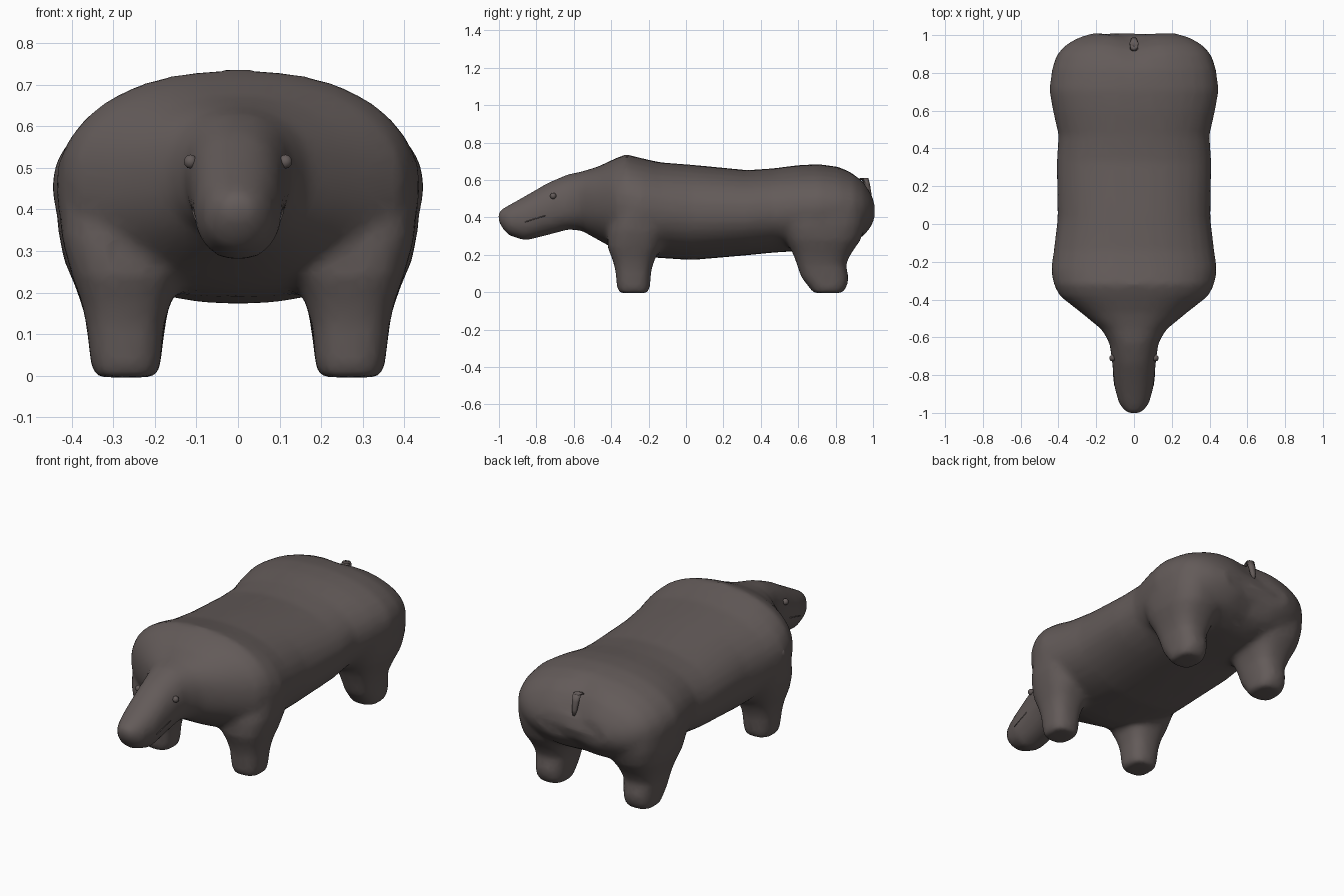
import bpy, bmesh, math


def material(name, rgb):
    m = bpy.data.materials.new(name)
    m.diffuse_color = (*rgb, 1)
    return m


hide = material("brown grey hide", (0.125, 0.104, 0.100))


def ring(bm, center, u, v, ru, rv, n=32, power=2.2):
    """Superellipse ring on axes u, v (indices 0-2) around center."""
    verts = []
    for i in range(n):
        a = 2 * math.pi * i / n
        c, s = math.cos(a), math.sin(a)
        p = list(center)
        p[u] += ru * math.copysign(abs(c) ** (2 / power), c)
        p[v] += rv * math.copysign(abs(s) ** (2 / power), s)
        verts.append(bm.verts.new(p))
    return verts


def loft(bm, rings):
    """Skin a list of rings and close both ends."""
    for a, b in zip(rings, rings[1:]):
        for i in range(len(a)):
            j = (i + 1) % len(a)
            bm.faces.new((a[i], a[j], b[j], b[i]))
    bm.faces.new(rings[0][::-1])
    bm.faces.new(rings[-1])


def finish(name, bm, mat):
    bmesh.ops.recalc_face_normals(bm, faces=bm.faces)
    me = bpy.data.meshes.new(name)
    bm.to_mesh(me)
    bm.free()
    me.materials.append(mat)
    me.shade_smooth()
    ob = bpy.data.objects.new(name, me)
    bpy.context.collection.objects.link(ob)
    return ob


# Trunk, neck and head: y, half width, bottom z, top z
trunk = [
    (-1.005, 0.03, 0.385, 0.43), (-0.985, 0.055, 0.345, 0.445),
    (-0.95, 0.08, 0.305, 0.465), (-0.86, 0.105, 0.275, 0.515),
    (-0.74, 0.115, 0.305, 0.585), (-0.63, 0.13, 0.335, 0.632),
    (-0.56, 0.17, 0.33, 0.645), (-0.47, 0.28, 0.28, 0.672),
    (-0.38, 0.395, 0.23, 0.715), (-0.32, 0.425, 0.205, 0.738),
    (-0.24, 0.44, 0.19, 0.718), (-0.14, 0.425, 0.183, 0.695),
    (0.03, 0.405, 0.172, 0.682), (0.33, 0.41, 0.198, 0.653),
    (0.47, 0.40, 0.212, 0.663), (0.60, 0.43, 0.22, 0.68),
    (0.71, 0.45, 0.225, 0.685), (0.82, 0.435, 0.235, 0.67),
    (0.90, 0.405, 0.26, 0.64), (0.95, 0.36, 0.29, 0.60),
    (0.985, 0.30, 0.33, 0.55), (1.01, 0.22, 0.37, 0.50),
]
bm = bmesh.new()
rings = [ring(bm, (0, y, (b + t) / 2), 0, 2, w, (t - b) / 2)
         for y, w, b, t in trunk]
# Rump cleft
for r in rings[-4:]:
    for v in r:
        v.co.y -= 0.03 * math.exp(-(v.co.x / 0.09) ** 2)
loft(bm, rings)

# Legs: z, inner x, outer x, front y, back y
front_leg = [(-0.004, 0.195, 0.345, -0.358, -0.202),
             (0.03, 0.185, 0.355, -0.37, -0.192),
             (0.12, 0.178, 0.365, -0.378, -0.185),
             (0.18, 0.16, 0.378, -0.395, -0.165),
             (0.24, 0.13, 0.40, -0.42, -0.13),
             (0.33, 0.10, 0.425, -0.42, -0.10),
             (0.45, 0.10, 0.435, -0.38, -0.12)]
hind_leg = [(-0.004, 0.195, 0.345, 0.68, 0.835),
            (0.03, 0.185, 0.355, 0.655, 0.862),
            (0.08, 0.18, 0.36, 0.615, 0.87),
            (0.15, 0.17, 0.37, 0.592, 0.855),
            (0.21, 0.15, 0.39, 0.57, 0.885),
            (0.28, 0.12, 0.42, 0.53, 0.935),
            (0.36, 0.10, 0.435, 0.50, 0.96),
            (0.45, 0.10, 0.435, 0.55, 0.96)]
for side in (-1, 1):
    for leg in (front_leg, hind_leg):
        loft(bm, [ring(bm, (side * (x0 + x1) / 2, (y0 + y1) / 2, z), 0, 1,
                       (x1 - x0) / 2, (y1 - y0) / 2, 24, 2.6)
                  for z, x0, x1, y0, y1 in leg])

# Fuse legs and trunk into one soft skin
body = finish("body", bm, hide)
fuse = body.modifiers.new("fuse", 'REMESH')
fuse.mode = 'VOXEL'
fuse.voxel_size = 0.016
fuse.use_smooth_shade = True
soften = body.modifiers.new("soften", 'SMOOTH')
soften.factor = 0.5
soften.iterations = 10
thin = body.modifiers.new("thin", 'DECIMATE')
thin.ratio = 0.3

# Eyes
for side, label in ((-1, "left"), (1, "right")):
    bm = bmesh.new()
    bmesh.ops.create_uvsphere(bm, u_segments=10, v_segments=6, radius=0.017)
    bmesh.ops.translate(bm, verts=bm.verts, vec=(side * 0.114, -0.71, 0.515))
    finish(label + "_eye", bm, hide)

# Tail: y, z, half width, half depth
bm = bmesh.new()
tail = [(0.925, 0.60, 0.02, 0.018), (0.955, 0.612, 0.024, 0.02),
        (0.968, 0.575, 0.021, 0.016), (0.978, 0.53, 0.016, 0.013),
        (0.983, 0.50, 0.008, 0.007)]
loft(bm, [ring(bm, (0, y, z), 0, 1, w, d, 8, 2) for y, z, w, d in tail])
finish("tail", bm, hide)

# Mouth creases: thin slivers on each cheek
for side, label in ((-1, "left"), (1, "right")):
    bm = bmesh.new()
    path = [(-0.86, 0.376, 0.1), (-0.81, 0.392, 0.106), (-0.75, 0.41, 0.109)]
    loft(bm, [ring(bm, (side * x, y, z), 0, 2, 0.004, 0.003, 6, 2)
              for y, z, x in path])
    finish(label + "_mouth_crease", bm, hide)
